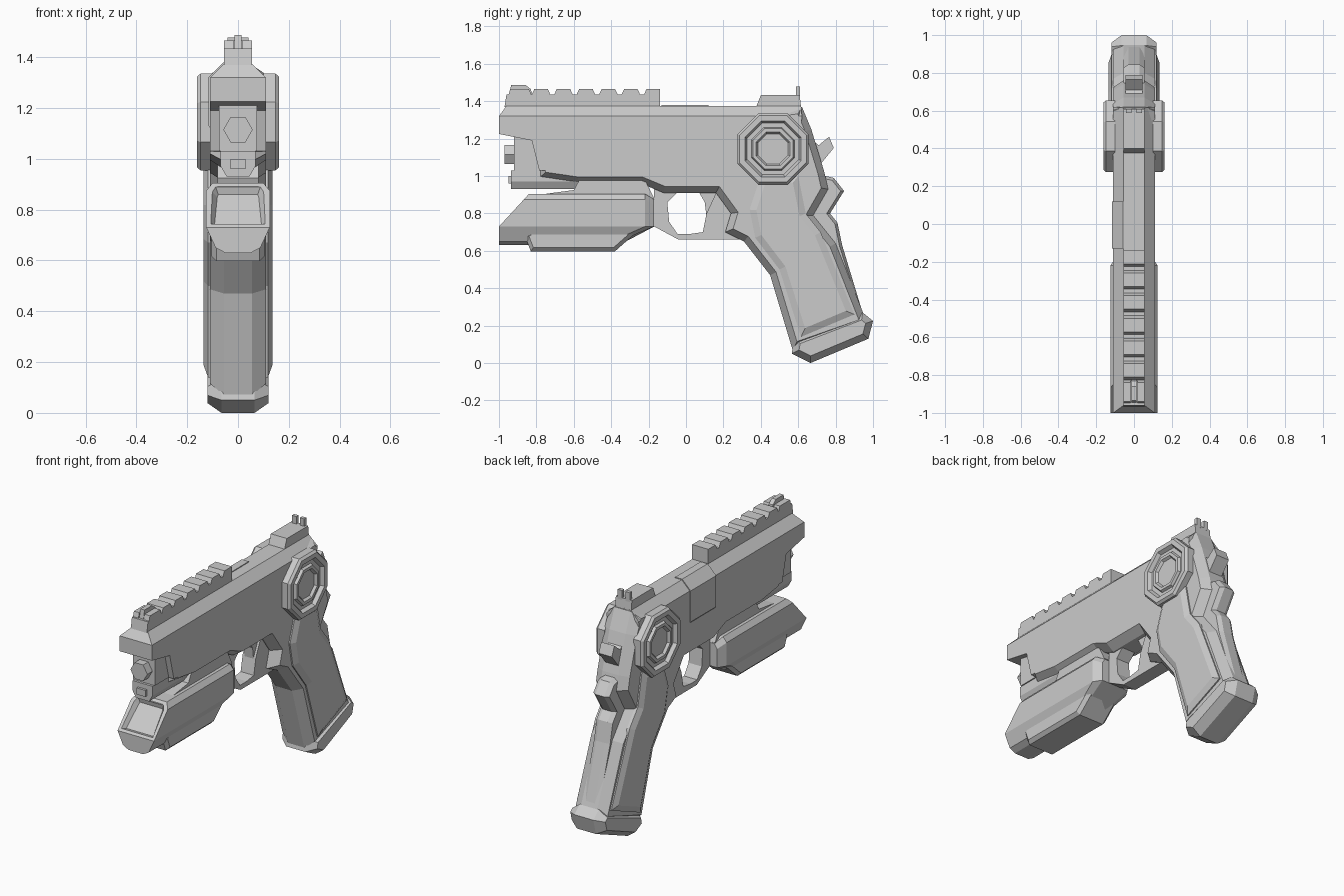
import bpy, bmesh, math
from mathutils import Vector

if "Cube" in bpy.data.objects:
    bpy.data.objects.remove(bpy.data.objects["Cube"])

grey = bpy.data.materials.new("gunmetal_grey")
grey.diffuse_color = (0.6, 0.6, 0.6, 1)
grey.use_nodes = True
grey.node_tree.nodes["Principled BSDF"].inputs["Base Color"].default_value = grey.diffuse_color


def finish(name, bm):
    bmesh.ops.recalc_face_normals(bm, faces=bm.faces[:])
    me = bpy.data.meshes.new(name)
    bm.to_mesh(me)
    bm.free()
    me.materials.append(grey)
    ob = bpy.data.objects.new(name, me)
    bpy.context.collection.objects.link(ob)
    return ob


def loft(bm, rings):
    """Join rings of points into a capped solid; returns vertex rings."""
    vs = [[bm.verts.new(p) for p in r] for r in rings]
    n = len(vs[0])
    for a, b in zip(vs, vs[1:]):
        for i in range(n):
            j = (i + 1) % n
            bm.faces.new((a[i], a[j], b[j], b[i]))
    return vs


def inset(pts, d):
    """Mitred inward offset of a closed 2D outline."""
    if d == 0:
        return pts
    area = sum(a[0] * b[1] - b[0] * a[1] for a, b in zip(pts, pts[1:] + pts[:1]))
    s = 1 if area > 0 else -1
    out = []
    for i, p in enumerate(pts):
        p0, p, p1 = Vector(pts[i - 1]), Vector(p), Vector(pts[(i + 1) % len(pts)])
        e0, e1 = (p - p0).normalized(), (p1 - p).normalized()
        n0, n1 = Vector((-e0.y, e0.x)) * s, Vector((-e1.y, e1.x)) * s
        q = p + (n0 + n1) * d / max(0.4, 1 + n0.dot(n1))
        out.append((q.x, q.y))
    return out


def prism(name, pts, levels):
    """Side outline (y, z) extruded through (x, inset) levels."""
    bm = bmesh.new()
    vs = loft(bm, [[(x, y, z) for y, z in inset(pts, d)] for x, d in levels])
    bm.faces.new(vs[0])
    bm.faces.new(vs[-1])
    return finish(name, bm)


def slab(name, pts, w, wide=None, d=0.0):
    """Symmetric outline; edges chamfered from w out to wide when given."""
    lv = [(-w, 0), (w, 0)]
    if wide:
        lv = [(-wide, d)] + lv + [(wide, d)]
    return prism(name, pts, lv)


def box(name, x0, x1, y0, y1, z0, z1):
    return prism(name, [(y0, z0), (y1, z0), (y1, z1), (y0, z1)], [(x0, 0), (x1, 0)])


# Slide with sloping shoulders
slab("slide", [(-1, 1.32), (-1, 1.225), (-.825, 1.19), (-.785, 1.03), (-.58, 1.02),
               (.6, 1.02), (.62, 1.32)], .11)
bm = bmesh.new()
vs = loft(bm, [[(-w, y0, z), (w, y0, z), (w, y1, z), (-w, y1, z)]
               for w, y0, y1, z in ((.11, -1, .62, 1.32), (.055, -.96, .615, 1.375))])
bm.faces.new(vs[0])
bm.faces.new(vs[1])
finish("slide_top", bm)

# Frame and grip core in one chamfered outline
slab("frame", [(-.785, 1.2), (-.785, .99), (-.58, .96), (-.24, .96), (-.12, .91), (.16, .91),
               (.24, .80), (.21, .70), (.31, .65), (.45, .47), (.57, .07), (.97, .21),
               (.80, .64), (.68, .79), (.76, .93), (.74, 1.02), (.67, 1.25), (.62, 1.37)],
     .055, .11, .035)
slab("backstrap", [(.66, 1.02), (.79, .99), (.845, .92), (.77, .80), (.81, .75),
                   (.835, .63), (.95, .25), (.7, .4), (.6, .8)], .03, .055, .015)
slab("grip_base", [(.565, .05), (.665, 0), (.975, .13), (1, .225), (.945, .27), (.58, .13)],
     .065, .12, .035)

# Muzzle, barrel nose, guide rod housing
slab("muzzle_block", [(-.92, 1.22), (-.92, 1.03), (-.76, 1.03), (-.76, 1.22)], .075)
bm = bmesh.new()
vs = loft(bm, [[(r * math.cos(i * math.pi / 3), y, 1.115 + r * math.sin(i * math.pi / 3))
                for i in range(6)] for r, y in ((.058, -.9), (.058, -.97))])
bm.faces.new(vs[0])
bm.faces.new(vs[1])
finish("barrel_nose", bm)
bm = bmesh.new()
sec = [(-.068, 1.03), (-.068, .97), (-.045, .93), (.045, .93), (.068, .97), (.068, 1.03)]
vs = loft(bm, [[(x, y, z) for x, z in sec] for y in (-.935, -.575)])
bm.faces.new(vs[0])
bm.faces.new(vs[1])
finish("guide_rod_housing", bm)
box("guide_rod", -.03, .03, -.95, -.9, .96, 1.0)

# Sight rail with repeating teeth
teeth = [(-.97, 1.37), (-.96, 1.435), (-.83, 1.435)]
for i in range(6):
    c = -.775 + .12 * i
    teeth += [(c - .05, 1.435), (c - .036, 1.465), (c + .036, 1.465)]
    if i < 5:
        teeth.append((c + .05, 1.435))
teeth += [(-.139, 1.45), (-.139, 1.37)]
slab("sight_rail", teeth, .055)
slab("front_sight", [(-.945, 1.43), (-.935, 1.488), (-.86, 1.488), (-.83, 1.465), (-.82, 1.43)], .014)
for s in (-1, 1):
    slab_x = sorted((s * .018, s * .055))
    prism("front_sight_ear", [(-.95, 1.43), (-.94, 1.465), (-.84, 1.465), (-.825, 1.43)],
          [(slab_x[0], 0), (slab_x[1], 0)])

# Rear sight
slab("rear_sight_base", [(.375, 1.37), (.40, 1.432), (.608, 1.432), (.615, 1.37)], .055)
for s in (-1, 1):
    x0, x1 = sorted((s * .012, s * .042))
    box("rear_sight_post", x0, x1, .588, .61, 1.42, 1.478)

# Hammer
slab("hammer", [(.66, 1.2), (.71, 1.165), (.765, 1.21), (.79, 1.15), (.70, 1.04), (.64, 1.04)], .045)

# Ejection port cover wrapping the left shoulder
bm = bmesh.new()
sec = [(-.01, 1.37), (-.01, 1.38), (-.058, 1.38), (-.116, 1.322), (-.116, 1.13), (-.10, 1.11),
       (-.10, 1.31), (-.05, 1.36)]
vs = loft(bm, [[(x, y, z) for x, z in sec] for y in (-.13, .12)])
bm.faces.new(vs[0])
bm.faces.new(vs[1])
finish("ejection_port", bm)

# Mirrored side parts: octagonal rings and grip panels
rings = [(.19, .10), (.19, .148), (.178, .162), (.15, .162), (.138, .14), (.115, .14),
         (.108, .155), (.09, .155), (.08, .14)]
panel = [(.40, 1.0), (.34, .82), (.37, .67), (.50, .50), (.615, .14), (.90, .26),
         (.72, .70), (.64, .80), (.60, 1.0)]
for s, side in ((1, "right"), (-1, "left")):
    bm = bmesh.new()
    k = 1 / math.cos(math.pi / 8)
    vs = loft(bm, [[(s * x, .465 + r * k * math.cos((i + .5) * math.pi / 4),
                     1.145 + r * k * math.sin((i + .5) * math.pi / 4)) for i in range(8)]
                   for r, x in rings])
    bm.faces.new(vs[0])
    bm.faces.new(vs[-1])
    finish("side_ring_" + side, bm)
    prism("grip_panel_" + side, panel, [(s * .10, 0), (s * .118, 0), (s * .135, .035)])

# Trigger guard and trigger
slab("trigger_guard", [(-.17, .94), (-.17, .73), (-.04, .66), (.30, .66), (.30, .93), (.17, .93),
                       (.11, .80), (.09, .70), (.02, .69), (-.045, .69), (-.09, .755),
                       (-.10, .86), (-.05, .91), (-.05, .94)], .045)
slab("trigger", [(.06, .93), (.10, .86), (.11, .78), (.095, .71), (.13, .74), (.16, .82), (.2, .93)], .03)

# Under-barrel light module with slanted recessed lens
half = [(.10, .905), (.125, .875), (.125, .73), (.088, .65), (.05, .63)]
sec = half + [(-x, z) for x, z in reversed(half)]
front = [(x, -1 + max(0, z - .73) * .92, z) for x, z in sec]
mid = [(x, -.22 if z > .7 else -.40, z) for x, z in sec]
rear = [(x * .75, -.17 if z > .7 else -.36, z - (.03 if z > .8 else 0)) for x, z in sec]
bm = bmesh.new()
vs = loft(bm, [front, mid, rear])
for ring in (vs[0], vs[2]):
    upper = bm.faces.new(ring[:3] + ring[7:])
    bm.faces.new(ring[2:8])
    if ring is vs[0]:
        lens = upper
bm.normal_update()
bmesh.ops.recalc_face_normals(bm, faces=bm.faces[:])
bmesh.ops.inset_individual(bm, faces=[lens], thickness=.025)
bmesh.ops.inset_individual(bm, faces=[lens], thickness=.02, depth=-.025)
finish("light_module", bm)
slab("light_battery_box", [(-.865, .69), (-.83, .597), (-.38, .597), (-.275, .69), (-.21, .75), (-.6, .8)],
     .085, .105, .02)
slab("light_mount", [(-.86, .89), (-.60, .925), (-.57, .98), (-.22, .98), (-.17, .88), (-.2, .86)], .08)
